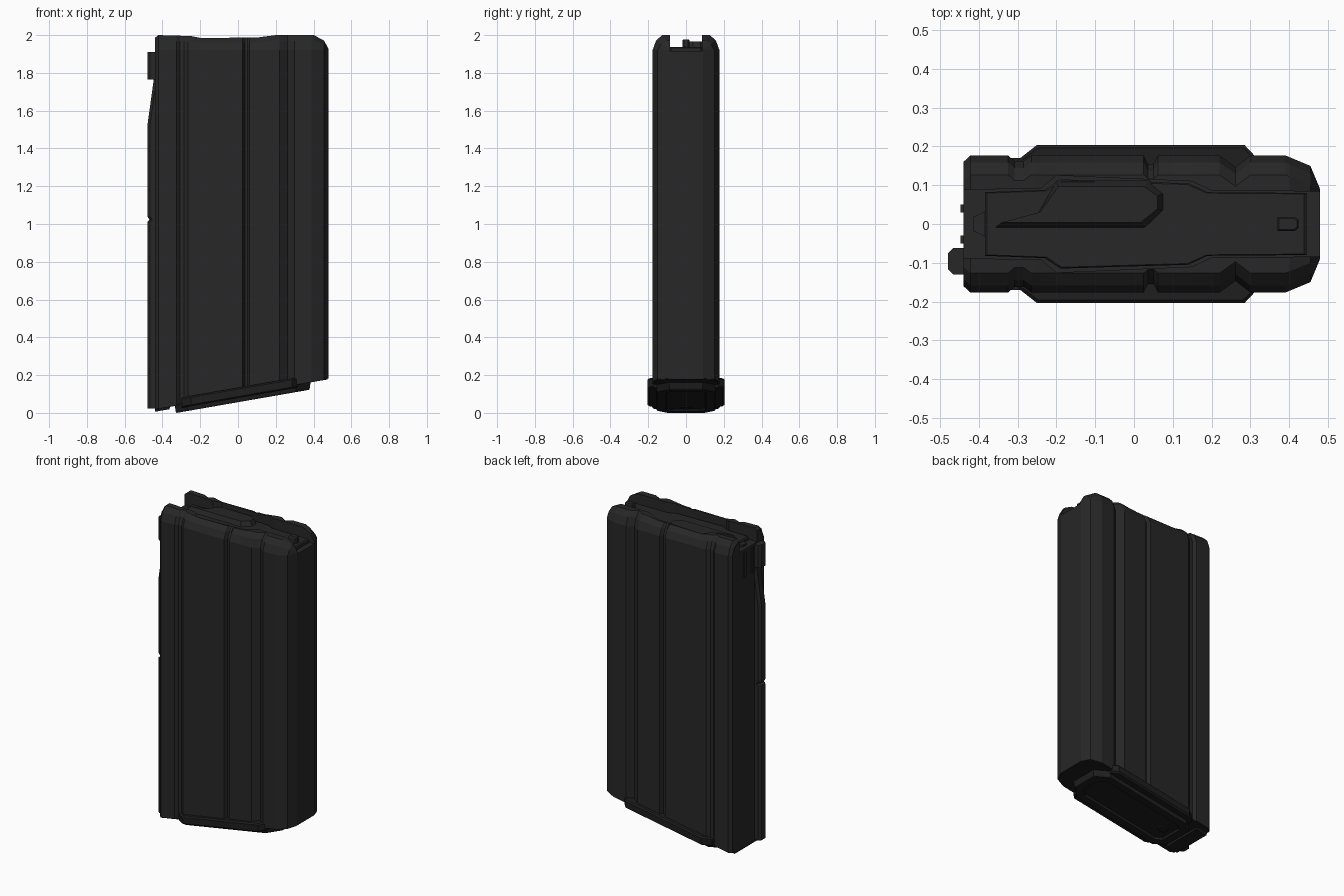
import bpy, bmesh, math

if "Cube" in bpy.data.objects:
    bpy.data.objects.remove(bpy.data.objects["Cube"])


def material(name, v):
    m = bpy.data.materials.new(name)
    m.diffuse_color = (v, v, v, 1)
    m.use_nodes = True
    m.node_tree.nodes["Principled BSDF"].inputs["Base Color"].default_value = m.diffuse_color
    return m


BODY = material("dark grey", 0.02)
BASE = material("near black", 0.013)
SLOPE = 0.174


def floor_z(x):
    # slanted underside of the box
    return 0.022 + SLOPE * (x + 0.44)


def finish(name, bm, mat):
    bmesh.ops.recalc_face_normals(bm, faces=bm.faces)
    me = bpy.data.meshes.new(name)
    bm.to_mesh(me)
    bm.free()
    me.materials.append(mat)
    ob = bpy.data.objects.new(name, me)
    bpy.context.collection.objects.link(ob)
    return ob


def skin(bm, rings):
    # join rings of points and cap both ends
    vs = [[bm.verts.new(p) for p in r] for r in rings]
    n = len(vs[0])
    for a, b in zip(vs, vs[1:]):
        for i in range(n):
            j = (i + 1) % n
            bm.faces.new((a[i], a[j], b[j], b[i]))
    return bm.faces.new(vs[0][::-1]), bm.faces.new(vs[-1])


def sym(half):
    return half + [(x, -y) for x, y in reversed(half)]


def prism(name, outline, levels, mat, slanted=False, recess=None):
    # levels: (height, inset scale x, inset scale y)
    cx = (min(p[0] for p in outline) + max(p[0] for p in outline)) / 2
    cy = (min(p[1] for p in outline) + max(p[1] for p in outline)) / 2
    rings = []
    for z, sx, sy in levels:
        ring = []
        for x, y in outline:
            px, py = cx + (x - cx) * sx, cy + (y - cy) * sy
            ring.append((px, py, z + (floor_z(px) if slanted else 0)))
        rings.append(ring)
    bm = bmesh.new()
    bottom, top = skin(bm, rings)
    if recess:
        bm.normal_update()
        bmesh.ops.inset_region(bm, faces=[bottom], thickness=recess[0])
        bmesh.ops.inset_region(bm, faces=[bottom], thickness=0.006)
        bmesh.ops.translate(bm, verts=bottom.verts, vec=(0, 0, recess[1]))
    return finish(name, bm, mat)


def interp(table, x):
    for (x0, v0), (x1, v1) in zip(table, table[1:]):
        if x <= x1:
            return v0 + (v1 - v0) * (x - x0) / (x1 - x0)
    return table[-1][1]


# Box: side profile with pressed grooves, lofted along x
side = [(-0.44, 0.16), (-0.422, 0.177), (-0.325, 0.177), (-0.308, 0.162), (-0.285, 0.162),
        (-0.265, 0.177), (0.025, 0.177), (0.036, 0.155), (0.05, 0.155), (0.062, 0.177),
        (0.22, 0.177), (0.262, 0.147), (0.30, 0.177), (0.39, 0.177), (0.455, 0.15), (0.48, 0.09)]
lip_inner = [(-0.44, 0.088), (-0.24, 0.092), (-0.2, 0.125), (0.15, 0.11), (0.2, 0.086), (0.48, 0.084)]
lip_top = [(-0.44, 1.985), (-0.422, 2.0), (-0.25, 1.995), (-0.2, 1.985), (0.1, 1.987),
           (0.2, 2.0), (0.4, 2.0), (0.455, 1.972), (0.48, 1.925)]
stations = sorted({p[0] for t in (side, lip_inner, lip_top) for p in t})
SHOULDER, WELL = 1.92, 1.915
rings = []
for x in stations:
    y, yi, zt = interp(side, x), interp(lip_inner, x), interp(lip_top, x)
    zm = SHOULDER + 0.62 * (zt - SHOULDER)
    half = [(y, floor_z(x)), (y, SHOULDER), (max(y - 0.018, yi + 0.004), zm),
            (max(y - 0.05, yi + 0.002), zt), (yi, zt), (yi, WELL)]
    rings.append([(x, a, b) for a, b in half + [(-a, b) for a, b in reversed(half)]])
bm = bmesh.new()
skin(bm, rings)
finish("magazine_box", bm, BODY)

# Follower plate, raised step and small front stud inside the opening
prism("follower", sym([(-0.385, 0.082), (-0.23, 0.088), (-0.19, 0.115), (0.14, 0.105),
                       (0.19, 0.082), (0.445, 0.08)]),
      [(1.90, 1, 1), (1.932, 1, 1), (1.938, 0.985, 0.97)], BODY)
prism("follower_step", [(-0.36, -0.012), (0.03, -0.012), (0.078, 0.035), (0.078, 0.08),
                        (0.04, 0.112), (-0.2, 0.112), (-0.25, 0.025)],
      [(1.93, 1, 1), (1.967, 0.92, 0.75)], BODY)
prism("follower_stud", sym([(0.37, 0.018), (0.415, 0.018), (0.425, 0.01)]),
      [(1.93, 1, 1), (1.972, 1, 1), (1.978, 0.85, 0.8)], BODY)
prism("rear_tab", sym([(-0.415, 0.018), (-0.385, 0.032)]),
      [(1.91, 1, 1), (1.928, 1, 1)], BODY)

# Rear spine rib with its notch and top catch
rib = [(-0.43, 0.024), (-0.48, 0.024), (-0.48, 1.01), (-0.468, 1.022), (-0.48, 1.04),
       (-0.48, 1.52), (-0.446, 1.765), (-0.48, 1.765), (-0.48, 1.91), (-0.43, 1.91)]
bm = bmesh.new()
rows = []
for y, d in ((-0.13, 0.014), (-0.116, 0), (-0.076, 0), (-0.062, 0.014)):
    rows.append([(min(x + d, -0.43), y, z) for x, z in rib])
skin(bm, rows)
finish("rear_rib", bm, BODY)

# Thin raised rails at the back of the opening
for s, label in ((-1, "right"), (1, "left")):
    y = s * 0.04
    prism("rear_rail_" + label, [(-0.447, y - 0.01), (-0.43, y - 0.01),
                                 (-0.43, y + 0.01), (-0.447, y + 0.01)],
          [(1.74, 1, 1), (1.9, 1, 1)], BODY)

# Slanted floor plate: wide rim, lower boss with recess, rear foot
prism("floor_plate_rim", sym([(-0.30, 0.165), (-0.25, 0.204), (0.285, 0.204), (0.315, 0.172)]),
      [(-0.02, 0.99, 0.95), (-0.012, 1, 1), (0.027, 1, 1), (0.035, 0.99, 0.96)], BASE, True)
prism("floor_plate", sym([(-0.438, 0.155), (-0.42, 0.17), (0.39, 0.17), (0.452, 0.144), (0.475, 0.088)]),
      [(-0.004, 1, 1), (0.004, 1, 1)], BASE, True)
prism("floor_plate_boss", sym([(-0.335, 0.1), (-0.27, 0.16), (0.31, 0.16), (0.385, 0.09)]),
      [(-0.042, 0.975, 0.95), (-0.034, 0.985, 0.97), (0.0, 1, 1)], BASE, True, (0.05, 0.012))
prism("rear_foot", sym([(-0.44, 0.14), (-0.36, 0.14)]),
      [(-0.016, 0.95, 0.95), (0.002, 1, 1)], BASE, True)

# Round release button under the floor plate
prism("release_button", [(-0.22 + 0.032 * math.cos(a * math.pi / 6), 0.032 * math.sin(a * math.pi / 6))
                         for a in range(12)],
      [(-0.038, 0.85, 0.85), (-0.034, 1, 1), (-0.01, 1, 1)], BASE, True)
